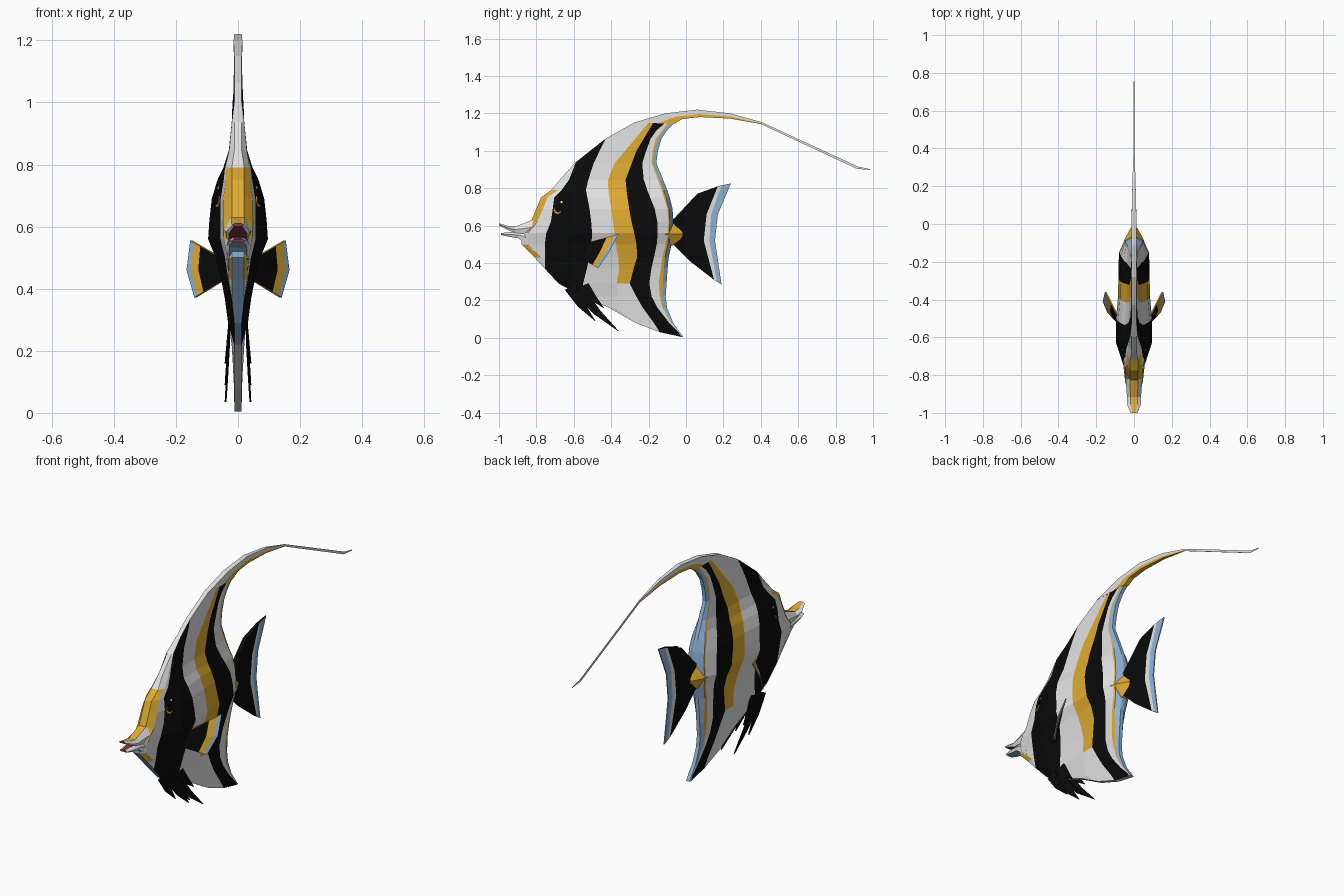
import bpy, bmesh, math
from mathutils import Vector
from mathutils.bvhtree import BVHTree

if "Cube" in bpy.data.objects:
    bpy.data.objects.remove(bpy.data.objects["Cube"])

COLOURS = {"white": (.76, .76, .76), "black": (.003, .003, .003), "yellow": (.74, .41, .03),
           "light_blue": (.27, .45, .68), "dark_red": (.22, .04, .05)}
MATS = []
for n, c in COLOURS.items():
    m = bpy.data.materials.new(n)
    m.diffuse_color = (*c, 1)
    m.use_nodes = True
    m.node_tree.nodes["Principled BSDF"].inputs["Base Color"].default_value = m.diffuse_color
    MATS.append(m)
WHITE, BLACK, YELLOW, BLUE, RED = range(5)


def finish(name, bm):
    bmesh.ops.remove_doubles(bm, verts=bm.verts, dist=.0004)
    bmesh.ops.recalc_face_normals(bm, faces=bm.faces)
    me = bpy.data.meshes.new(name)
    bm.to_mesh(me)
    bm.free()
    for m in MATS:
        me.materials.append(m)
    ob = bpy.data.objects.new(name, me)
    bpy.context.collection.objects.link(ob)
    return ob


def loft(name, rings, colour, caps=(WHITE, WHITE)):
    """Skin closed rings; colour(i, j) gives the face colour for ring i, side j."""
    bm = bmesh.new()
    vs = [[bm.verts.new(p) for p in r] for r in rings]
    n = len(rings[0])
    for i in range(len(rings) - 1):
        for j in range(n):
            k = (j + 1) % n
            bm.faces.new((vs[i][j], vs[i][k], vs[i + 1][k], vs[i + 1][j])).material_index = colour(i, j)
    for r, c in ((vs[0], caps[0]), (vs[-1], caps[1])):
        bm.faces.new(r).material_index = c
    return finish(name, bm)


def lerp(pts, t):
    if t <= pts[0][0]:
        return pts[0][1]
    for (a, u), (b, v) in zip(pts, pts[1:]):
        if t <= b:
            return u + (v - u) * (t - a) / (b - a)
    return pts[-1][1]


def two_sided(pts):
    """(half width, y, z) points mirrored into one closed ring."""
    return [(w, y, z) for w, y, z in pts] + [(-w, y, z) for w, y, z in reversed(pts)]


# Body: outlines and stripe borders as (z, y)
FRONT = [(.005, -.025), (.03, -.14), (.08, -.27), (.16, -.41), (.22, -.55), (.30, -.70), (.37, -.755),
         (.43, -.81), (.5, -.88), (.57, -.88), (.62, -.83), (.69, -.80), (.75, -.775), (.79, -.72),
         (.845, -.675), (.935, -.595), (1.065, -.43), (1.155, -.27)]
BLACK1_L = [(.39, -.755), (.54, -.755), (.65, -.71), (.74, -.715), (.82, -.635), (.935, -.59), (1.0, -.6)]
BLACK1_R = [(.22, -.55), (.25, -.56), (.39, -.525), (.53, -.50), (.66, -.51), (.79, -.535), (.9, -.51), (1.065, -.43)]
YELLOW_L = [(.29, -.37), (.39, -.355), (.53, -.38), (.66, -.395), (.82, -.42), (.9, -.41), (1.0, -.325), (1.15, -.2)]
BLACK2_L = [(.035, -.14), (.07, -.165), (.18, -.245), (.29, -.30), (.34, -.29), (.45, -.255), (.53, -.27),
            (.66, -.30), (.84, -.325), (1.0, -.265), (1.15, -.175)]
BLACK2_R = [(.02, -.03), (.1, -.11), (.2, -.18), (.31, -.2), (.39, -.18), (.53, -.15), (.66, -.155),
            (.77, -.2), (.9, -.245), (.98, -.22), (1.09, -.18), (1.15, -.11)]
WHITE3_R = [(.02, -.025), (.12, -.115), (.26, -.15), (.44, -.125), (.53, -.1), (.66, -.09), (.82, -.14),
            (.95, -.19), (1.06, -.165), (1.15, -.095)]
REAR = [(.005, -.015), (.11, -.09), (.2, -.11), (.42, -.095), (.53, -.07), (.66, -.065), (.765, -.09),
        (.95, -.165), (1.085, -.125), (1.15, -.06)]
HALF_W = [(0, .012), (.2, .022), (.3, .033), (.4, .048), (.5, .075), (.56, .1), (.65, .093), (.72, .083),
          (.79, .048), (.87, .022), (1.2, .014)]
TAPER = [(-.9, .4), (-.8, .5), (-.72, .6), (-.65, .95), (-.55, 1), (-.4, .85), (-.15, .8), (0, .1)]
ROWS = [.005, .03, .08, .16, .22, .29, .37, .43, .5, .56, .62, .69, .75, .79, .845, .935, 1.0, 1.065, 1.11, 1.15]


def body_row(z):
    f, r = lerp(FRONT, z), lerp(REAR, z)
    edge = .02 if .3 < z < .8 else .012
    b1, k1 = max(f, lerp(BLACK1_L, z)), max(f, lerp(BLACK1_R, z))
    ys = [f, min(f + .035, b1), b1, (b1 + k1) / 2, k1]
    ys += [lerp(c, z) for c in (YELLOW_L, BLACK2_L, BLACK2_R, WHITE3_R)] + [r - .02, r]
    ring, last = [], f
    for y in ys:
        last = y = min(max(y, last), r)
        at_edge = y - f < 1e-4 or r - y < 1e-4
        w = edge if y - f < 1e-4 else .01
        if not at_edge:
            w = max(.012, lerp(HALF_W, z) * lerp(TAPER, y))
        ring.append((w, y, z))
    return two_sided(ring)


STRIPES = [WHITE, WHITE, BLACK, BLACK, WHITE, YELLOW, BLACK, WHITE, YELLOW, BLUE]


def body_colour(i, j):
    z = (ROWS[i] + ROWS[i + 1]) / 2
    if j == 10:                                   # rear rim
        return BLUE
    if j == 21:                                   # front, throat and back ridge
        return YELLOW if .56 < z < .79 else BLUE if .2 < z < .56 else WHITE
    k = j if j < 10 else 20 - j
    if k == 0 and (.58 < z < .79 or .42 < z < .5):
        return YELLOW
    if k == 5 and z < .29:
        return WHITE
    return STRIPES[k]


body = loft("body", [body_row(z) for z in ROWS], body_colour)

# Long dorsal streamer: (upper y, z, lower y, z, half width)
S = [(-.28, 1.15, -.06, 1.145, .013), (-.11, 1.2, -.02, 1.17, .014), (.06, 1.22, .075, 1.18, .012),
     (.235, 1.2, .235, 1.172, .008), (.405, 1.153, .4, 1.143, .002), (.92, .915, .915, .903, .001),
     (.985, .902, .985, .898, .0008)]
rings = []
for uy, uz, ly, lz, w in S:
    rings.append(two_sided([(w, uy + (ly - uy) * t, uz + (lz - uz) * t) for t in (0, .6, 1)]))
loft("dorsal_streamer", rings, lambda i, j: (WHITE, YELLOW, YELLOW, YELLOW, WHITE, WHITE)[j] if i < 4 else WHITE)


# Snout: two jaws with a dark red mouth; stations are (y, top z, bottom z, half width)
def jaw(name, stations, colours, mouth_side):
    rs = [two_sided([(w * .5, y, t), (w, y, t * .5 + b * .5), (w * .8, y, b)]) for y, t, b, w in stations]
    loft(name, rs, lambda i, j: RED if i > 0 and j == mouth_side else colours[j], (WHITE, RED))


jaw("upper_jaw", [(-.81, .635, .55, .045), (-.915, .594, .562, .037), (-.955, .599, .578, .036), (-1, .612, .6, .018)],
    [WHITE, WHITE, WHITE, WHITE, WHITE, YELLOW], 2)
jaw("lower_jaw", [(-.81, .58, .46, .04), (-.895, .568, .532, .035), (-.95, .564, .541, .032), (-.99, .56, .55, .022)],
    [WHITE, WHITE, BLUE, WHITE, WHITE, WHITE], 5)

# Tail stalk
stalk = [(-.16, .64, .48, .078), (-.08, .62, .49, .05), (-.018, .59, .52, .016)]
loft("tail_stalk", [two_sided([(w * .3, y, t), (w, y, .555), (w * .3, y, b)]) for y, t, b, w in stalk],
     lambda i, j: YELLOW, (YELLOW, YELLOW))

# Tail fin: rows of (y, z) from root to rim
T = [[(-.08, .62), (.06, .77), (.17, .81), (.19, .815), (.24, .825)],
     [(-.06, .58), (.03, .64), (.11, .66), (.135, .66), (.17, .66)],
     [(-.06, .54), (.03, .51), (.095, .52), (.125, .52), (.155, .52)],
     [(-.08, .51), (.02, .41), (.15, .31), (.165, .3), (.19, .285)]]
FIN_W = (.014, .012, .008, .006, .003)
FIN_C = [BLACK, BLACK, WHITE, BLUE, BLUE, BLUE, WHITE, BLACK, BLACK, BLACK]
loft("tail_fin", [two_sided([(w, y, z) for w, (y, z) in zip(FIN_W, r)]) for r in T],
     lambda i, j: FIN_C[j], (BLACK, BLACK))

# Pectoral fins, banded from root to rim
P = [((.055, -.55, .5), (.15, -.36, .555)), ((.05, -.555, .465), (.162, -.41, .46)),
     ((.05, -.56, .425), (.137, -.47, .372))]
PC = [BLACK, YELLOW, BLUE, BLUE, BLUE, YELLOW, BLACK, BLACK]
for side, label in ((1, "right"), (-1, "left")):
    rings = []
    for a, b in P:
        line = [Vector(a).lerp(Vector(b), t) for t in (0, .66, .88, 1)]
        rings.append([(side * (p.x + .004), p.y, p.z) for p in line] +
                     [(side * (p.x - .004), p.y, p.z) for p in reversed(line)])
    loft("pectoral_fin_" + label, rings, lambda i, j: PC[j], (YELLOW, YELLOW))

    # Pelvic fin prongs: (root y, root z, tip y, tip z)
    for n, (ry, rz, ty, tz) in enumerate([(-.62, .27, -.485, .09), (-.57, .25, -.36, .035), (-.55, .28, -.44, .16)]):
        path = [(ry, rz, .028), (ry * .55 + ty * .45, rz * .47 + tz * .53, .018), (ty, tz, .001)]
        loft(f"pelvic_prong_{label}_{n}",
             [[(side * (.028 + .006 * i + s * .003), y + u * h, z + u * h * .5)
               for s, u in ((1, -1), (1, 1), (-1, 1), (-1, -1))] for i, (y, z, h) in enumerate(path)],
             lambda i, j: BLACK, (BLACK, BLACK))

# Eyes: thin discs laid on the head surface
bm = bmesh.new()
bm.from_mesh(body.data)
tree = BVHTree.FromBMesh(bm)
bm.free()


def eye_disc(name, side, y, z, radius, lift, colour):
    hit, nor, _, _ = tree.ray_cast(Vector((side, y, z)), Vector((-side, 0, 0)))
    q = nor.to_track_quat('Z', 'Y')
    rs = [[hit + q @ Vector((radius * math.cos(a * math.pi / 4), radius * math.sin(a * math.pi / 4), h))
           for a in range(8)] for h in (-.002, lift)]
    loft(name, rs, lambda i, j: colour, (colour, colour))


for side, label in ((1, "right"), (-1, "left")):
    eye_disc("eye_ring_" + label, side, -.685, .682, .021, .003, YELLOW)
    eye_disc("eye_pupil_" + label, side, -.682, .689, .019, .005, BLACK)
    eye_disc("eye_glint_" + label, side, -.665, .725, .006, .003, WHITE)
